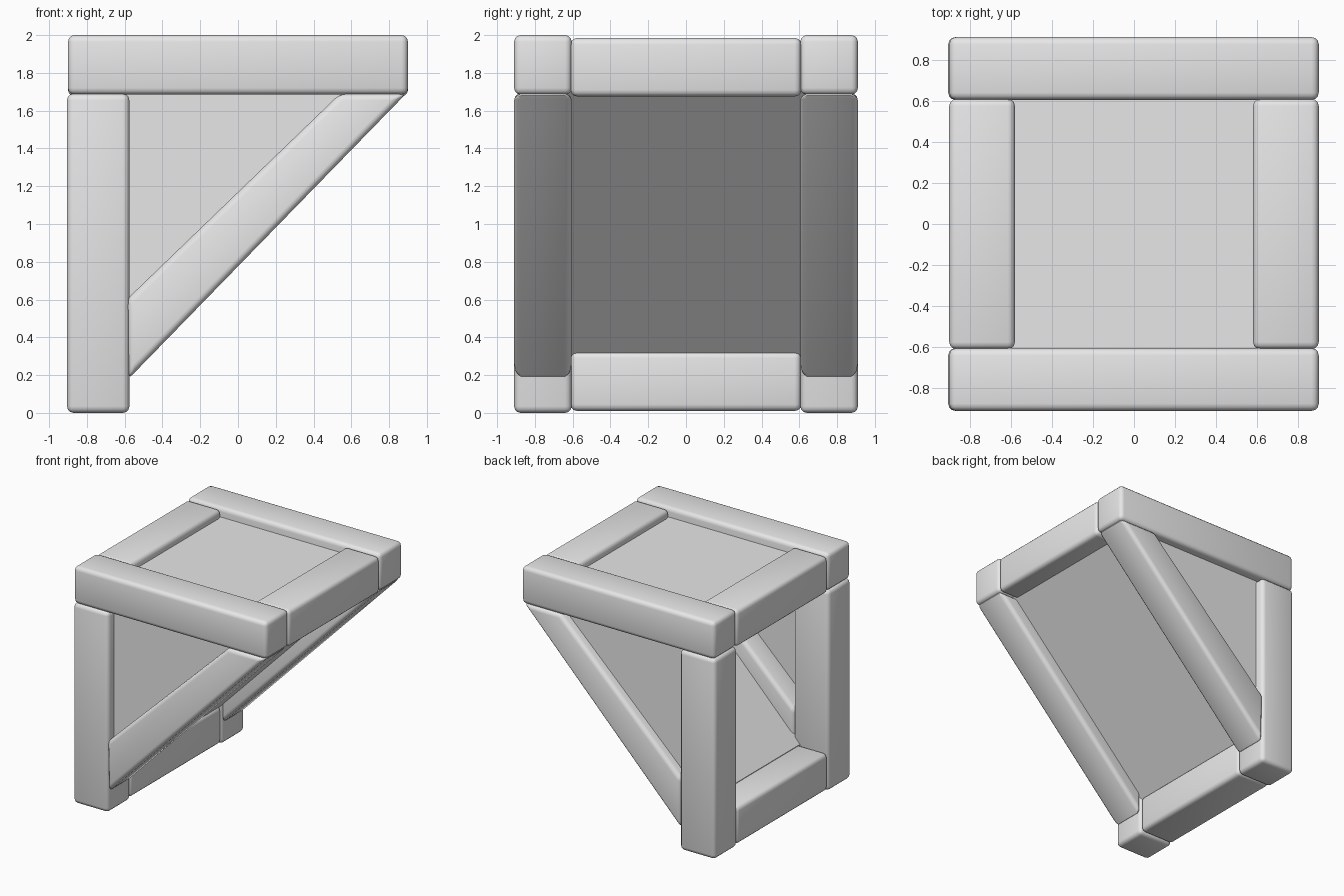
import bpy, bmesh
from math import radians

if "Cube" in bpy.data.objects:
    bpy.data.objects.remove(bpy.data.objects["Cube"], do_unlink=True)

grey = bpy.data.materials.new("light_grey")
grey.use_nodes = True
grey.diffuse_color = (0.8, 0.8, 0.8, 1)
grey.node_tree.nodes["Principled BSDF"].inputs["Base Color"].default_value = (0.8, 0.8, 0.8, 1)


def prism(name, profile, y0, y1, bevel=0.0):
    """Extrude an (x, z) outline from y0 to y1, with optional rounded edges."""
    bm = bmesh.new()
    face = bm.faces.new([bm.verts.new((x, y0, z)) for x, z in profile])
    ext = bmesh.ops.extrude_face_region(bm, geom=[face])["geom"]
    verts = [v for v in ext if isinstance(v, bmesh.types.BMVert)]
    bmesh.ops.translate(bm, verts=verts, vec=(0, y1 - y0, 0))
    if bevel:
        bmesh.ops.bevel(bm, geom=bm.edges[:], offset=bevel, segments=3,
                        profile=0.5, affect='EDGES', clamp_overlap=True)
    bmesh.ops.recalc_face_normals(bm, faces=bm.faces[:])
    mesh = bpy.data.meshes.new(name)
    bm.to_mesh(mesh)
    bm.free()
    mesh.materials.append(grey)
    obj = bpy.data.objects.new(name, mesh)
    bpy.context.collection.objects.link(obj)
    if bevel:
        bpy.ops.object.select_all(action='DESELECT')
        obj.select_set(True)
        bpy.context.view_layer.objects.active = obj
        bpy.ops.object.shade_smooth_by_angle(angle=radians(40))
    return obj


def rect(x0, x1, z0, z1):
    return [(x0, z0), (x1, z0), (x1, z1), (x0, z1)]


ROUND = 0.035
OUT, INNER = 0.91, 0.605

# Front and back frames: top beam, post, diagonal brace, recessed triangle panel
brace = [(-0.59, 0.6), (-0.58, 0.18), (0.89, 1.69), (0.54, 1.69)]
triangle = [(-0.62, 0.38), (0.73, 1.72), (-0.62, 1.72)]
for label, side in (("front", -1), ("back", 1)):
    span = (side * INNER, side * OUT)
    prism(label + "_top_beam", rect(-0.9, 0.9, 1.685, 2.0), *span, ROUND)
    prism(label + "_post", rect(-0.905, -0.575, 0.0, 1.69), *span, ROUND)
    prism(label + "_brace", brace, *span, ROUND)
    prism(label + "_panel", triangle, side * 0.79, side * 0.83)

# Cross rails joining the two frames
for label, shape in (("right_top_rail", rect(-0.9, -0.58, 1.675, 1.985)),
                     ("left_top_rail", rect(0.58, 0.9, 1.675, 1.985)),
                     ("bottom_rail", rect(-0.9, -0.58, 0.01, 0.325))):
    prism(label, shape, -0.61, 0.61, ROUND)

# Recessed top panel and sloping panel
prism("top_panel", rect(-0.65, 0.65, 1.88, 1.92), -0.65, 0.65)
slope = [(-0.64, 0.27), (0.78, 1.73), (0.72, 1.73), (-0.64, 0.33)]
prism("sloping_panel", slope, -0.65, 0.65)
